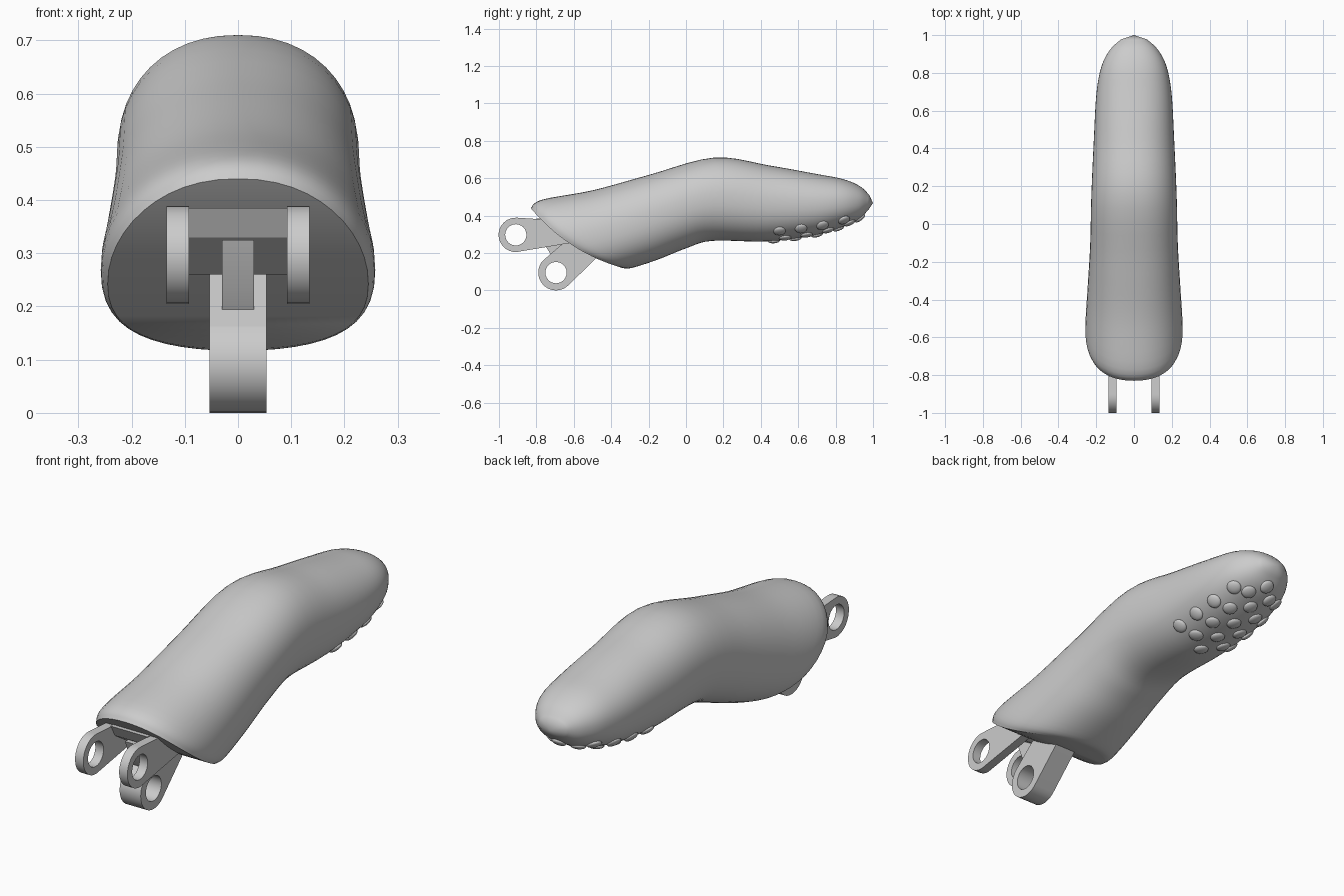
import bpy, bmesh, math
from mathutils import Vector, Matrix
from mathutils.bvhtree import BVHTree

if "Cube" in bpy.data.objects:
    bpy.data.objects.remove(bpy.data.objects["Cube"], do_unlink=True)


def finish(name, bm, angle=35):
    bmesh.ops.recalc_face_normals(bm, faces=bm.faces[:])
    mesh = bpy.data.meshes.new(name)
    bm.to_mesh(mesh)
    bm.free()
    ob = bpy.data.objects.new(name, mesh)
    bpy.context.collection.objects.link(ob)
    bpy.ops.object.select_all(action='DESELECT')
    ob.select_set(True)
    bpy.context.view_layer.objects.active = ob
    bpy.ops.object.shade_smooth_by_angle(angle=math.radians(angle))
    return ob


def catmull(a, b, c, d, t):
    return [0.5 * (2 * q + (r - p) * t + (2 * p - 5 * q + 4 * r - s) * t * t
                   + (3 * q - p - 3 * r + s) * t ** 3) for p, q, r, s in zip(a, b, c, d)]


# Finger shell: slanted sections (top y, top z, bottom y, bottom z, half width, bow)
SECTIONS = [
    (-.83, .44, -.34, .12, .245, .045),
    (-.77, .485, -.29, .12, .258, .043),
    (-.5, .535, -.15, .165, .246, .025),
    (-.2, .617, 0, .225, .232, .01),
    (.15, .71, .14, .265, .226, 0),
    (.45, .667, .43, .262, .213, 0),
    (.7, .622, .68, .293, .199, 0),
    (.84, .595, .83, .337, .172, 0),
    (.93, .557, .92, .378, .125, 0),
    (.98, .51, .975, .43, .068, 0),
]
SEG, STEPS, POWER = 48, 5, 2 / 2.2


def section_points(s):
    top, bottom = Vector((0, s[0], s[1])), Vector((0, s[2], s[3]))
    mid, half = (top + bottom) / 2, (top - bottom) / 2
    normal = Vector((0, -half.z, half.y)).normalized()
    pts = []
    for i in range(SEG):
        a = 2 * math.pi * i / SEG
        v = math.copysign(abs(math.cos(a)) ** POWER, math.cos(a))
        x = math.copysign(abs(math.sin(a)) ** POWER, math.sin(a))
        p = mid + half * v + normal * s[5] * (1 - v * v)
        p.x = x * s[4]
        pts.append(p)
    return pts


rows = []
last = len(SECTIONS) - 1
for k in range(last):
    near = [SECTIONS[min(max(k + o, 0), last)] for o in (-1, 0, 1, 2)]
    rows += [catmull(*near, j / STEPS) for j in range(STEPS)]
rows.append(SECTIONS[last])

bm = bmesh.new()
rings = [[bm.verts.new(p) for p in section_points(r)] for r in rows]
for r0, r1 in zip(rings, rings[1:]):
    for i in range(SEG):
        j = (i + 1) % SEG
        bm.faces.new((r0[i], r0[j], r1[j], r1[i]))
tip = bm.verts.new((0, 1, .467))
for i in range(SEG):
    bm.faces.new((rings[-1][i], rings[-1][(i + 1) % SEG], tip))

# Curved base face closing the slanted end
base = rings[0]
for i in range(SEG // 2):
    quad = (base[i], base[i + 1], base[(SEG - i - 1) % SEG], base[(SEG - i) % SEG])
    bm.faces.new(list(dict.fromkeys(quad)))
bmesh.ops.recalc_face_normals(bm, faces=bm.faces[:])
shell = BVHTree.FromBMesh(bm)
finish("finger_shell", bm, 40)

# Grip bumps set on the underside of the fingertip
bm = bmesh.new()
for x, start, count in ((0, .47, 5), (.08, .53, 4), (.15, .5, 4)):
    for side in ((1, -1) if x else (1,)):
        for k in range(count):
            y = start + .115 * k
            spread = math.sqrt(max(0, 1 - max(0, (y - .6) / .42) ** 2))
            origin = Vector((side * x * spread, y, -1))
            hit, normal, _, _ = shell.ray_cast(origin, Vector((0, 0, 1)))
            if hit is None:
                continue
            turn = normal.to_track_quat('Z', 'Y').to_matrix().to_4x4()
            size = Matrix.Diagonal((.033, .033, .013, 1))
            bmesh.ops.create_uvsphere(bm, u_segments=16, v_segments=8, radius=1,
                                      matrix=Matrix.Translation(hit) @ turn @ size)
finish("grip_bumps", bm, 60)


# Hinge parts: a side outline, optionally with a pin hole, given a thickness in x
def circle(center, radius, start=0, end=360, count=24):
    angles = [math.radians(start + (end - start) * i / count) for i in range(count)]
    return [(center[0] + radius * math.cos(a), center[1] + radius * math.sin(a))
            for a in angles]


def side_plate(name, outline, x0, x1, hole=None):
    bm = bmesh.new()
    edges = []
    for loop in [outline] + ([hole] if hole else []):
        vs = [bm.verts.new((x0, y, z)) for y, z in loop]
        edges += [bm.edges.new((v, vs[i - 1])) for i, v in enumerate(vs)]
    bmesh.ops.triangle_fill(bm, edges=edges, use_beauty=True)
    extruded = bmesh.ops.extrude_face_region(bm, geom=bm.faces[:])
    moved = [g for g in extruded["geom"] if isinstance(g, bmesh.types.BMVert)]
    bmesh.ops.translate(bm, verts=moved, vec=(x1 - x0, 0, 0))
    return finish(name, bm, 20)


# Upper fork prongs
eye = (-.91, .297)
prong = circle(eye, .092, 85, 285, 16) + [(-.64, .25), (-.5, .27), (-.5, .38), (-.77, .38)]
for name, x in (("left_prong", .113), ("right_prong", -.113)):
    side_plate(name, prong, x - .021, x + .021, circle(eye, .057))

# Bridge and rib joining the prongs
side_plate("fork_bridge", [(-.8, .385), (-.77, .33), (-.66, .26), (-.5, .26), (-.5, .385)],
           -.095, .095)
side_plate("center_rib", [(-.785, .325), (-.75, .235), (-.715, .18), (-.55, .23), (-.55, .325)],
           -.03, .03)

# Lower link
eye = (-.695, .095)
link = circle(eye, .095, 135, 315, 16) + [(-.628, .028), (-.4, .25), (-.52, .37), (-.762, .162)]
side_plate("lower_link", link, -.054, .054, circle(eye, .057))
